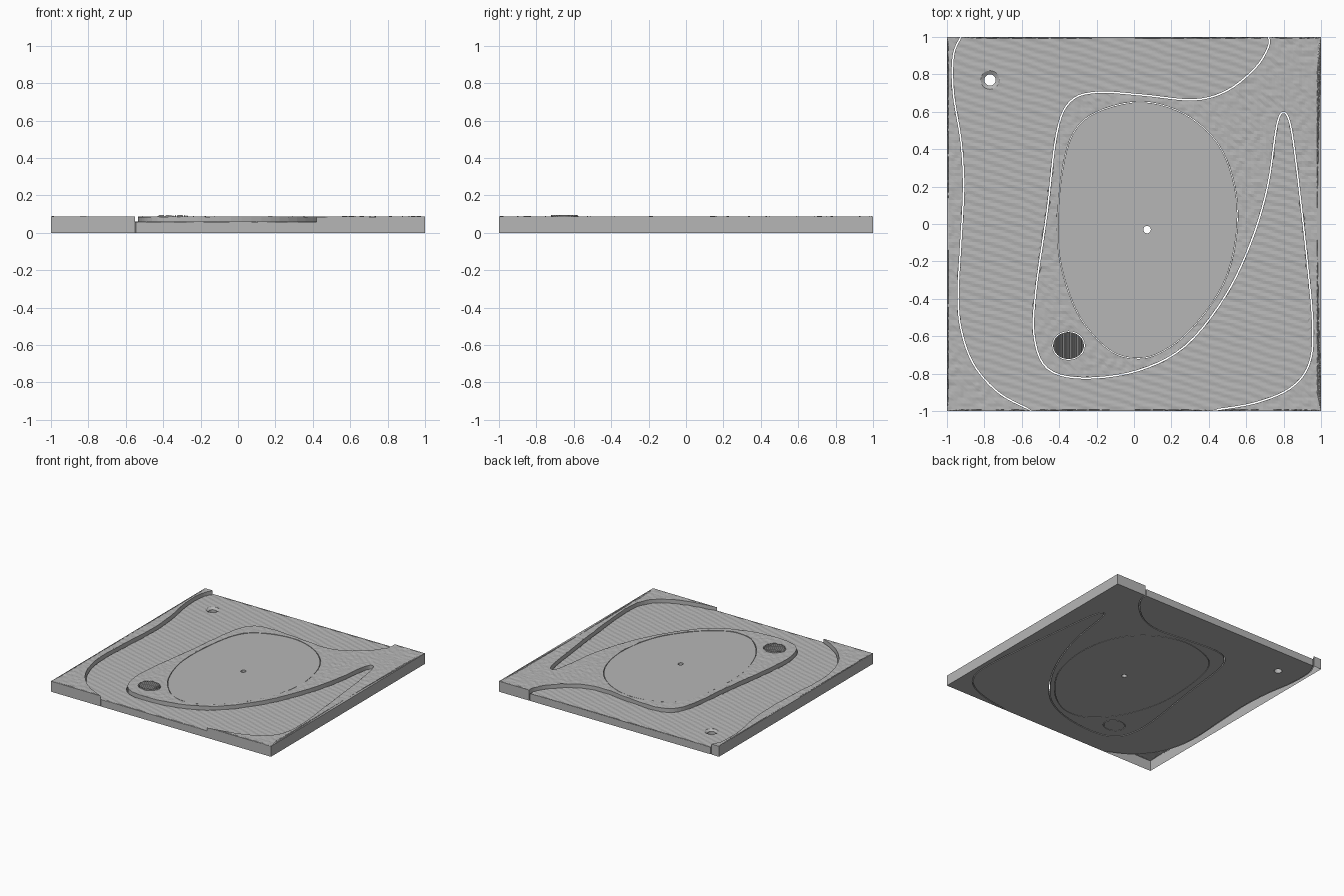
import bpy
import math
from mathutils import Vector, noise
from mathutils.geometry import delaunay_2d_cdt

if "Cube" in bpy.data.objects:
    bpy.data.objects.remove(bpy.data.objects["Cube"])

# One plain grey for every part
GREY = (0.47, 0.47, 0.47, 1)
grey = bpy.data.materials.new("plain grey")
grey.use_nodes = True
grey.diffuse_color = GREY
grey.node_tree.nodes["Principled BSDF"].inputs["Base Color"].default_value = GREY


def spline(points, closed=False, samples=5):
    """Smooth curve through the given points."""
    pts = [Vector(p) for p in points]
    ext = [pts[-1]] + pts + pts[:2] if closed else [pts[0]] + pts + [pts[-1]]
    out = []
    for a, b, c, d in zip(ext, ext[1:], ext[2:], ext[3:]):
        for i in range(samples):
            t = i / samples
            out.append(b + (c - a) * t / 2 + (2 * a - 5 * b + 4 * c - d) * t * t / 2
                       + (3 * b - a - 3 * c + d) * t ** 3 / 2)
    if not closed:
        out.append(pts[-1])
    for p in out:
        p.y = max(-1, min(1, p.y))
    return out


def offset(line, dist):
    """Shift an open line to its left, keeping its ends on the tile edge."""
    out = []
    for i, p in enumerate(line):
        t = (line[min(i + 1, len(line) - 1)] - line[max(i - 1, 0)]).normalized()
        out.append(p + Vector((-t.y, t.x)) * dist)
    for i in (0, -1):
        out[i].y = line[i].y
    return out


def ellipse(x, y, rx, ry, count=24):
    turns = [math.tau * i / count for i in range(count)]
    return [Vector((x + rx * math.cos(a), y + ry * math.sin(a))) for a in turns]


def scaled(loop, factor):
    mid = sum(loop, Vector((0, 0))) / len(loop)
    return [mid + (p - mid) * factor for p in loop]


def inside(x, y, edges):
    hit = False
    for ax, ay, bx, by in edges:
        if (ay > y) != (by > y) and x < ax + (y - ay) * (bx - ax) / (by - ay):
            hit = not hit
    return hit


def slab(name, loops, height, step=None, bottom=True):
    """Solid between z = 0 and height(x, y), bounded by an outline and its holes."""
    pts, links, edges = [], [], []
    for loop in loops:
        base, n = len(pts), len(loop)
        pts += loop
        for i in range(n):
            links.append((base + i, base + (i + 1) % n))
            edges.append((*loop[i], *loop[(i + 1) % n]))
    if step:
        xs, ys = [p.x for p in loops[0]], [p.y for p in loops[0]]
        for j in range(int((max(ys) - min(ys)) / step)):
            for i in range(int((max(xs) - min(xs)) / step)):
                x, y = min(xs) + (i + 0.5) * step, min(ys) + (j + 0.5) * step
                if inside(x, y, edges):
                    pts.append(Vector((x, y)))
    flat, _, tris, *_ = delaunay_2d_cdt(pts, links, [], 0, 1e-5)
    top = []
    for tri in tris:
        c = sum((flat[i] for i in tri), Vector((0, 0))) / len(tri)
        if inside(c.x, c.y, edges):
            top.append(tuple(tri))
    n = len(flat)
    verts = [(p.x, p.y, height(p.x, p.y)) for p in flat] + [(p.x, p.y, 0) for p in flat]
    rim = {(t[i], t[(i + 1) % 3]) for t in top for i in range(3)}
    walls = [(b, a, a + n, b + n) for a, b in rim if (b, a) not in rim]
    under = [tuple(i + n for i in reversed(t)) for t in top] if bottom else []
    make(name, verts, top + walls + under)


def make(name, verts, faces):
    mesh = bpy.data.meshes.new(name)
    mesh.from_pydata(verts, [], faces)
    mesh.materials.append(grey)
    mesh.update()
    obj = bpy.data.objects.new(name, mesh)
    bpy.context.collection.objects.link(obj)


def ring(name, x, y, profile, count=24):
    """Closed profile of (radius, z) turned around an upright axis."""
    m = len(profile)
    verts, faces = [], []
    for i in range(count):
        a = math.tau * i / count
        verts += [(x + r * math.cos(a), y + r * math.sin(a), z) for r, z in profile]
        for j in range(m):
            k, nxt = (j + 1) % m, (i + 1) % count
            faces.append((i * m + j, nxt * m + j, nxt * m + k, i * m + k))
    make(name, verts, faces)


# Surface textures
def rough(x, y):
    return 0.086 + 0.004 * noise.noise(Vector((x * 30 + y * 8, y * 34, 0)))


def rippled(x, y):
    wobble = noise.noise(Vector((x * 9, y * 9, 2)))
    return 0.058 + 0.0015 * math.sin((0.3 * x + y) * 130 + wobble)


def ridged(x, y):
    return 0.09 + 0.005 * math.sin(x * math.tau / 0.0125)


# Banks of the sunken channel, and the central plate outline
left_bank = spline([
    (-.93, 1), (-.97, .9), (-.97, .7), (-.93, .45), (-.915, .2), (-.93, -.1),
    (-.945, -.4), (-.92, -.6), (-.85, -.77), (-.72, -.91), (-.55, -1)])
right_bank = spline([
    (.42, -1), (.65, -.96), (.84, -.88), (.94, -.75), (.96, -.55), (.93, -.2),
    (.88, .25), (.84, .53), (.8, .6), (.76, .53), (.71, .2), (.62, -.1),
    (.48, -.39), (.27, -.65), (.02, -.78), (-.27, -.82), (-.46, -.77), (-.53, -.6),
    (-.52, -.35), (-.46, .07), (-.41, .48), (-.34, .65), (-.2, .7), (.05, .685),
    (.32, .66), (.5, .71), (.65, .83), (.72, .94), (.725, 1)])
plate = spline([
    (-.41, -.05), (-.39, .25), (-.33, .48), (-.2, .6), (.04, .655), (.27, .59),
    (.45, .43), (.54, .2), (.55, -.05), (.48, -.32), (.31, -.56), (.14, -.69),
    (0, -.72), (-.14, -.67), (-.29, -.5), (-.38, -.27)], closed=True)
mound = ellipse(-.35, -.65, .088, .077)

corner = lambda x, y: Vector((x, y))
STEP = 0.016
CLEARANCE = 0.008

# Raised ground on both sides of the channel
slab("left_ground", [left_bank + [corner(-1, -1), corner(-1, 1)]], rough, STEP, bottom=False)
slab("right_ground", [right_bank + [corner(1, 1), corner(1, -1)], plate, mound], rough, STEP)

# Sunken channel with a countersunk hole
channel = offset(left_bank, CLEARANCE) + offset(right_bank, CLEARANCE)
slab("channel", [channel, ellipse(-.77, .77, .05, .05)], rippled, STEP)
ring("countersunk_hole", -.77, .77, [(.03, 0), (.05, 0), (.05, .058), (.03, .045)])

# Flat central plate with a small pin hole
slab("central_plate", [scaled(plate, 0.994), ellipse(.07, -.03, .02, .02)], lambda x, y: 0.084)

# Small ridged mound
slab("ridged_mound", [scaled(mound, 0.94)], ridged, 0.0031)
